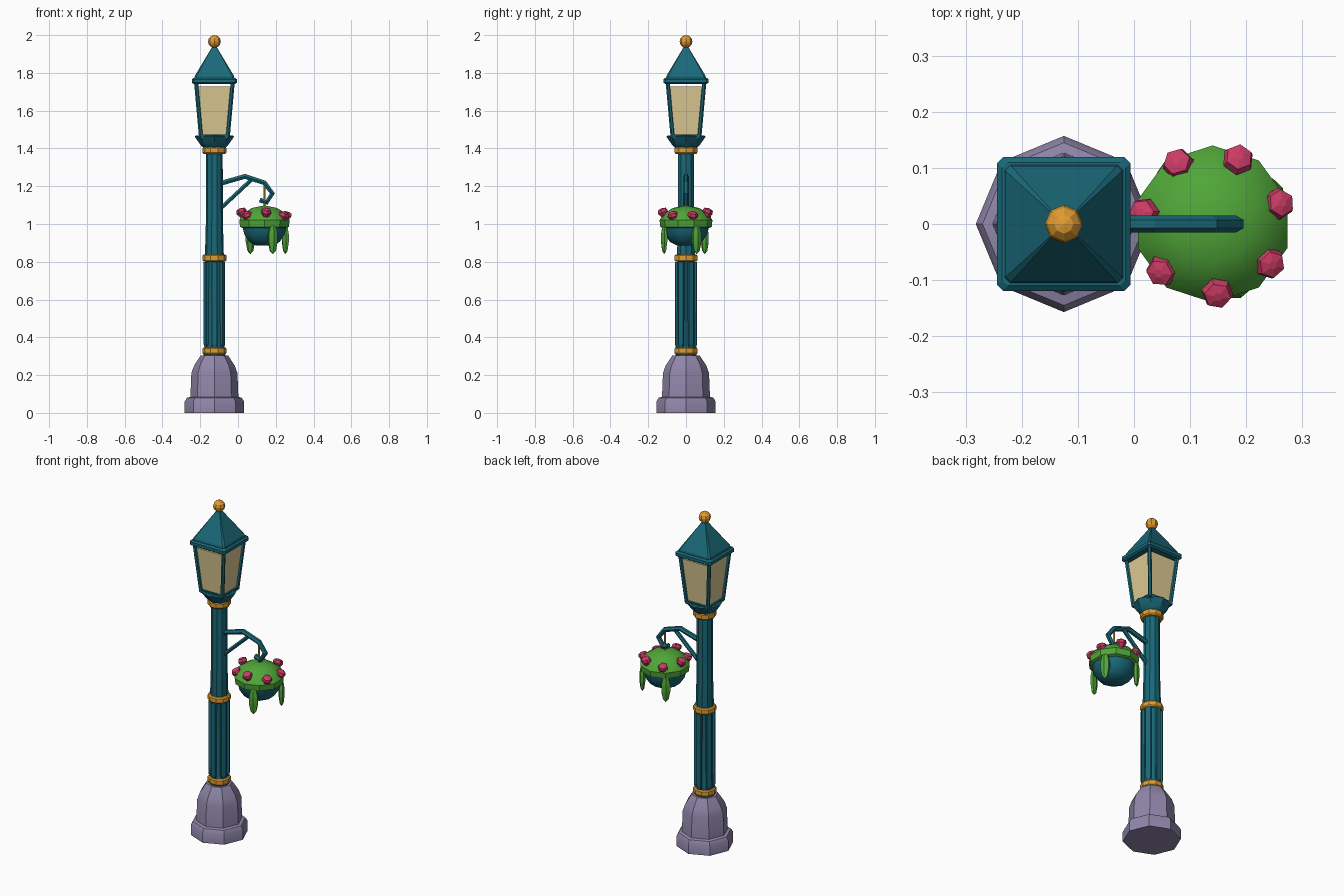
import bpy, bmesh
from math import sin, cos, pi, radians
from mathutils import Vector, Matrix

if "Cube" in bpy.data.objects:
    bpy.data.objects.remove(bpy.data.objects["Cube"])

PX, BX = -0.125, 0.14   # pole axis and basket axis


def material(name, r, g, b):
    m = bpy.data.materials.new(name)
    m.diffuse_color = (r, g, b, 1)
    m.use_nodes = True
    m.node_tree.nodes["Principled BSDF"].inputs["Base Color"].default_value = m.diffuse_color
    return m


TEAL = material("teal_paint", 0.01, 0.14, 0.19)
GOLD = material("brass", 0.75, 0.34, 0.03)
STONE = material("stone", 0.28, 0.24, 0.40)
GLASS = material("glass", 0.72, 0.60, 0.29)
GREEN = material("foliage", 0.08, 0.38, 0.04)
PINK = material("petals", 0.60, 0.045, 0.13)


def ngon(n, start=0):
    return [(cos(radians(start) + 2 * pi * i / n), sin(radians(start) + 2 * pi * i / n)) for i in range(n)]


# square with small chamfered corners
C = 0.91
SQUARE = [(1, -C), (1, C), (C, 1), (-C, 1), (-1, C), (-1, -C), (-C, -1), (C, -1)]


def loft(name, profile, section, mat, x=0, smooth=35, matrix=None):
    """Stack scaled copies of a cross-section along z; profile is (radius, z)."""
    bm = bmesh.new()
    rings = []
    for r, z in profile:
        if r == 0:
            rings.append([bm.verts.new((0, 0, z))])
        else:
            rings.append([bm.verts.new((r * u, r * v, z)) for u, v in section])
    n = len(section)
    for a, b in zip(rings, rings[1:]):
        for i in range(n):
            j = (i + 1) % n
            quad = [a[i % len(a)], a[j % len(a)], b[j % len(b)], b[i % len(b)]]
            bm.faces.new(list(dict.fromkeys(quad)))
    for ring in (rings[0], rings[-1]):
        if len(ring) > 2:
            bm.faces.new(ring)
    bmesh.ops.recalc_face_normals(bm, faces=bm.faces)
    if matrix:
        bm.transform(matrix)
    me = bpy.data.meshes.new(name)
    bm.to_mesh(me)
    bm.free()
    me.materials.append(mat)
    ob = bpy.data.objects.new(name, me)
    ob.location.x = x
    bpy.context.collection.objects.link(ob)
    if smooth:
        bpy.ops.object.select_all(action='DESELECT')
        ob.select_set(True)
        bpy.context.view_layer.objects.active = ob
        bpy.ops.object.shade_smooth_by_angle(angle=radians(smooth))
    return ob


def tube(name, points, radius, mat):
    cu = bpy.data.curves.new(name, 'CURVE')
    cu.dimensions = '3D'
    cu.bevel_depth = radius
    cu.bevel_resolution = 1
    cu.use_fill_caps = True
    sp = cu.splines.new('POLY')
    sp.points.add(len(points) - 1)
    for p, co in zip(sp.points, points):
        p.co = (*co, 1)
    sp.use_smooth = False
    cu.materials.append(mat)
    ob = bpy.data.objects.new(name, cu)
    bpy.context.collection.objects.link(ob)
    return ob


# stone base
loft("base", [(.157, 0), (.157, .06), (.145, .08), (.127, .085), (.122, .21),
              (.108, .25), (.072, .305)], ngon(8), STONE, PX)

# pole with ribs on the lower shaft
loft("pole", [(.060, .295), (.050, .34), (.047, .80), (.050, .83), (.045, 1.02), (.044, 1.39)],
     ngon(10), TEAL, PX)
for i in range(6):
    a = radians(30 + 60 * i)
    m = Matrix.Rotation(a, 4, 'Z') @ Matrix.Translation((.045, 0, 0)) @ Matrix.Diagonal((.013, .015, 1, 1))
    loft(f"pole_rib_{i}", [(.7, .345), (1, .365), (1, .80)], SQUARE, TEAL, PX, 0, m)

# brass collars
for i, z in enumerate((.328, .82, 1.39)):
    loft(f"collar_{i}", [(.057, z - .019), (.063, z - .012), (.063, z + .012), (.057, z + .019)],
         ngon(10), GOLD, PX)

# lantern
loft("lantern_cup", [(.052, 1.40), (.068, 1.412), (.085, 1.435), (.104, 1.462), (.098, 1.468)],
     ngon(8), TEAL, PX)
loft("lantern_sill", [(.078, 1.455), (.080, 1.475)], SQUARE, TEAL, PX, 0)
loft("lantern_glass", [(.070, 1.47), (.093, 1.727)], SQUARE, GLASS, PX, 0)
for i, (sx, sy) in enumerate(((1, 1), (-1, 1), (-1, -1), (1, -1))):
    tube(f"lantern_bar_{i}", [(PX + sx * .071, sy * .071, 1.46), (PX + sx * .097, sy * .097, 1.75)],
         .011, TEAL)
loft("lantern_eave", [(.108, 1.74), (.119, 1.748), (.119, 1.766), (.110, 1.774)], SQUARE, TEAL, PX, 0)
loft("lantern_roof", [(.106, 1.77), (.103, 1.785), (.022, 1.92), (.014, 1.935)], SQUARE, TEAL, PX, 0)
loft("finial", [(.034 * sin(pi * i / 6), 1.966 - .034 * cos(pi * i / 6)) for i in range(6)] + [(0, 2.0)],
     ngon(8), GOLD, PX, 0)

# bracket
tube("bracket_arm", [(-.10, 0, 1.213), (.037, 0, 1.252), (.14, 0, 1.218), (.182, 0, 1.162),
                     (.152, 0, 1.115), (.115, 0, 1.127)], .015, TEAL)
tube("bracket_brace", [(-.10, 0, 1.075), (.075, 0, 1.238)], .012, TEAL)
tube("hanger_rod", [(BX, 0, 1.22), (BX, 0, 1.08)], .006, GOLD)

# hanging basket
loft("basket_bowl", [(.045, .885), (.085, .905), (.112, .945), (.122, .985), (.122, 1.0)],
     ngon(10, 18), TEAL, BX)
loft("foliage", [(.108, .972), (.136, .985), (.140, 1.02), (.118, 1.055), (.070, 1.085), (0, 1.098)],
     ngon(10, 18), GREEN, BX)

# flowers leaning outwards around the foliage
for i in range(7):
    a = 17 + i * 360 / 7
    m = (Matrix.Rotation(radians(a), 4, 'Z') @ Matrix.Translation((.122, 0, 1.043 + .018 * (i % 2)))
         @ Matrix.Rotation(radians(22), 4, 'Y'))
    loft(f"flower_{i}", [(.015, -.026), (.029, .002), (.024, .018), (.008, .023)], ngon(6, 15), PINK, BX, 0, m)

# trailing leaves
for i, a in enumerate((27, 127, 291)):
    m = (Matrix.Rotation(radians(a), 4, 'Z') @ Matrix.Translation((.124, 0, .92))
         @ Matrix.Diagonal((.6, 1, 1, 1)))
    loft(f"leaf_{i}", [(0, -.080), (.018, -.062), (.028, -.015), (.028, .025), (.018, .065), (0, .080)],
         ngon(6), GREEN, BX, 0, m)
